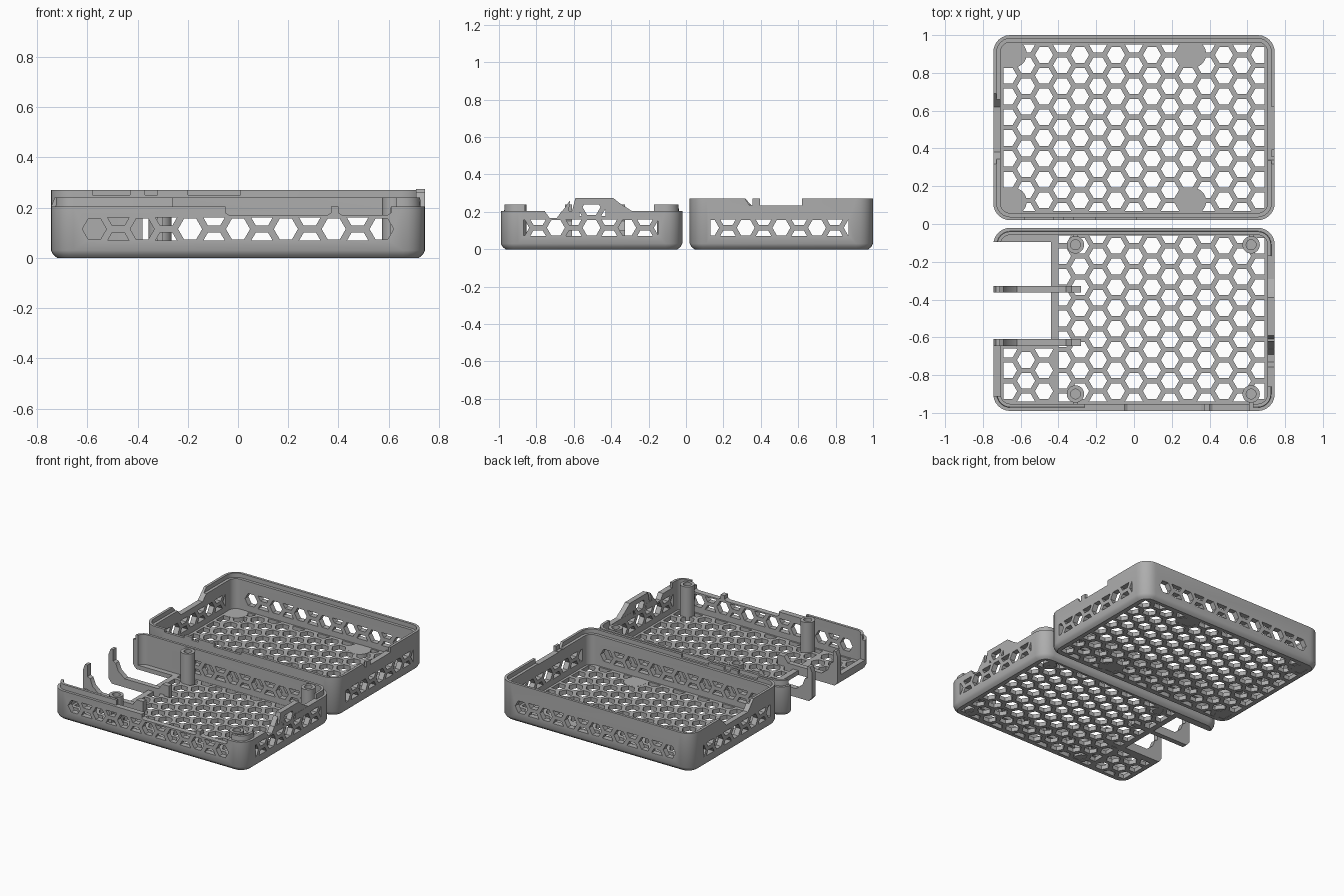
import bpy, bmesh, math

cube = bpy.data.objects.get("Cube")
if cube:
    bpy.data.objects.remove(cube, do_unlink=True)

grey = bpy.data.materials.new("plain_grey")
grey.use_nodes = True
GREY = (0.42, 0.42, 0.42, 1)
grey.diffuse_color = GREY
grey.node_tree.nodes["Principled BSDF"].inputs["Base Color"].default_value = GREY

HEX_R, PITCH = 0.048, 0.11
COLUMN = PITCH * math.sqrt(3) / 2
HALF_X = 0.745
FLOOR = 0.03


def finish(name, bm):
    bmesh.ops.recalc_face_normals(bm, faces=bm.faces)
    mesh = bpy.data.meshes.new(name)
    bm.to_mesh(mesh)
    bm.free()
    mesh.materials.append(grey)
    obj = bpy.data.objects.new(name, mesh)
    bpy.context.scene.collection.objects.link(obj)
    return obj


def prisms(name, polys, axis, lo, hi):
    """Extrude flat outlines along one axis, all in one object."""
    place = {"x": lambda u, v, w: (w, u, v),
             "y": lambda u, v, w: (u, w, v),
             "z": lambda u, v, w: (u, v, w)}[axis]
    bm = bmesh.new()
    for poly in polys:
        low = [bm.verts.new(place(u, v, lo)) for u, v in poly]
        high = [bm.verts.new(place(u, v, hi)) for u, v in poly]
        bm.faces.new(low)
        bm.faces.new(high[::-1])
        for i in range(len(poly)):
            j = (i + 1) % len(poly)
            bm.faces.new((low[i], low[j], high[j], high[i]))
    return finish(name, bm)


def rect(u0, u1, v0, v1):
    return [(u0, v0), (u1, v0), (u1, v1), (u0, v1)]


def loft(name, rings):
    """Bridge closed rings of equal length and cap both ends."""
    bm = bmesh.new()
    loops = [[bm.verts.new(p) for p in ring] for ring in rings]
    for a, b in zip(loops, loops[1:]):
        for i in range(len(a)):
            j = (i + 1) % len(a)
            bm.faces.new((a[i], a[j], b[j], b[i]))
    bm.faces.new(loops[0])
    bm.faces.new(loops[-1])
    return finish(name, bm)


def tray(name, y0, y1, sections):
    """Rounded tray swept through (height, inset) sections."""
    rings = []
    cy, hy = (y0 + y1) / 2, (y1 - y0) / 2
    for z, inset in sections:
        r = 0.09 - inset
        ring = []
        for k in range(4):
            sx, sy = (1, -1, -1, 1)[k], (1, 1, -1, -1)[k]
            for s in range(7):
                a = math.radians(90 * k + 15 * s)
                ring.append((sx * (HALF_X - 0.09) + r * math.cos(a),
                             cy + sy * (hy - 0.09) + r * math.sin(a), z))
        rings.append(ring)
    return loft(name, rings)


def clip(poly, index, limit, sign):
    out = []
    for p, q in zip(poly, poly[1:] + poly[:1]):
        dp, dq = sign * (p[index] - limit), sign * (q[index] - limit)
        if dp >= 0:
            out.append(p)
        if dp * dq < 0:
            t = dp / (dp - dq)
            out.append(tuple(a + t * (b - a) for a, b in zip(p, q)))
    return out


def honeycomb(u0, u1, v0, v1, cu, cv):
    """Hexagons of a honeycomb trimmed to a rectangle."""
    polys = []
    for i in range(-20, 21):
        for j in range(-12, 13):
            u, v = cu + i * COLUMN, cv + (j + (i % 2) / 2) * PITCH
            poly = [(u + HEX_R * math.cos(k * math.pi / 3),
                     v + HEX_R * math.sin(k * math.pi / 3)) for k in range(6)]
            for index, limit, sign in ((0, u0, 1), (0, u1, -1), (1, v0, 1), (1, v1, -1)):
                poly = clip(poly, index, limit, sign)
            if len(poly) > 2:
                us, vs = zip(*poly)
                if min(max(us) - min(us), max(vs) - min(vs)) > 0.012:
                    polys.append(poly)
    return polys


def cut(obj, polys, axis, lo, hi):
    cutter = prisms("cutter", polys, axis, lo, hi)
    mod = obj.modifiers.new("cut", "BOOLEAN")
    mod.operation, mod.solver, mod.object = "DIFFERENCE", "EXACT", cutter
    deps = bpy.context.evaluated_depsgraph_get()
    obj.data = bpy.data.meshes.new_from_object(obj.evaluated_get(deps))
    obj.modifiers.clear()
    bpy.data.objects.remove(cutter, do_unlink=True)


def circle(x, y, r, n=32):
    return [(x + r * math.cos(2 * math.pi * i / n), y + r * math.sin(2 * math.pi * i / n))
            for i in range(n)]


# Rear tray: shell with a stepped rim
lid = tray("rear_tray", 0.02, 1.0, [(0, 0.025), (0.012, 0.01), (0.03, 0), (0.27, 0),
                                    (0.27, 0.018), (0.24, 0.018), (0.24, 0.038), (FLOOR, 0.038)])
cut(lid, honeycomb(-0.69, 0.69, 0.07, 0.95, 0, 0.51), "z", -0.1, 0.05)
cut(lid, honeycomb(-0.62, 0.62, 0.07, 0.16, 0, 0.115), "y", -0.1, 1.1)
cut(lid, honeycomb(0.13, 0.87, 0.07, 0.16, 0.51, 0.115), "x", -1, 1)
# Rim notches of the rear tray
cut(lid, [rect(-0.58, -0.43, 0.25, 0.4), rect(-0.37, -0.32, 0.25, 0.4),
          rect(-0.2, 0.01, 0.25, 0.4)], "y", -0.1, 0.08)
cut(lid, [[(0.31, 0.28), (0.34, 0.235), (0.355, 0.235), (0.355, 0.28)],
          rect(0.395, 0.62, 0.235, 0.3)], "x", 0.68, 1)
cut(lid, [[(0.31, 0.28), (0.38, 0.2), (0.62, 0.2), (0.70, 0.28)]], "x", -1, -0.68)
# Floor pads of the rear tray
for n, (x, y) in enumerate([(-0.64, 0.9), (0.31, 0.9), (-0.64, 0.12), (0.31, 0.12)]):
    prisms(f"floor_pad_{n + 1}", [circle(x, y, 0.072)], "z", 0.002, FLOOR + 0.001)

# Front tray: shell with a raised inner lip
base = tray("front_tray", -0.99, -0.02, [(0, 0.025), (0.012, 0.01), (0.03, 0), (0.205, 0),
                                         (0.205, 0.018), (0.24, 0.02), (0.24, 0.038), (FLOOR, 0.038)])
cut(base, honeycomb(-0.4, 0.69, -0.94, -0.06, 0, -0.5), "z", -0.1, 0.05)
cut(base, honeycomb(-0.69, -0.42, -0.94, -0.66, 0, -0.5), "z", -0.1, 0.05)
cut(base, honeycomb(-0.62, 0.62, 0.07, 0.16, 0, 0.115), "y", -1.1, -0.9)
cut(base, honeycomb(-0.38, 0.62, 0.07, 0.16, 0, 0.115), "y", -0.1, 0.01)
cut(base, honeycomb(-0.87, -0.15, 0.07, 0.16, -0.505, 0.115), "x", 0.6, 1)
# Port bay, low end wall, lip gaps and front dips
cut(base, [rect(-0.9, -0.44, -0.615, -0.095)], "z", -0.1, 0.4)
cut(base, [rect(-0.91, -0.55, 0.07, 0.4)], "x", -1, -0.69)
cut(base, [rect(-0.86, -0.17, 0.205, 0.4)], "x", 0.68, 1)
cut(base, [rect(-0.26, 0.63, 0.205, 0.4)], "y", -1.1, -0.93)
cut(base, [[(a, 0.21), (a, 0.18), (a + 0.015, 0.17), (b - 0.015, 0.17), (b, 0.18), (b, 0.21)]
           for a, b in ((-0.05, 0.37), (0.4, 0.61))], "y", -1.1, -0.93)
cut(base, [[(-0.76, 0.21), (-0.73, 0.168), (-0.69, 0.168), (-0.66, 0.21)]], "x", 0.68, 1)

# Raised crest on the end wall, with its slanted slit
crest = prisms("end_wall_crest", [[(-0.67, 0.19), (-0.66, 0.205), (-0.61, 0.275), (-0.39, 0.275),
                                   (-0.36, 0.25), (-0.29, 0.205), (-0.29, 0.19)]], "x", 0.708, 0.744)
cut(crest, [[(-0.615, 0.3), (-0.63, 0.18), (-0.615, 0.18), (-0.585, 0.3)]], "x", 0.6, 0.9)
for part in (base, crest):
    cut(part, honeycomb(-0.57, -0.43, 0.178, 0.24, -0.505, 0.225), "x", 0.6, 0.9)

# Screw posts with webs to the wall
for n, (x, y, wall) in enumerate([(-0.31, -0.11, -0.04), (0.62, -0.11, -0.04),
                                  (-0.31, -0.9, -0.97), (0.62, -0.9, -0.97)]):
    loft(f"screw_post_{n + 1}", [[(u, v, z) for u, v in circle(x, y, r)] for r, z in
                                 ((0.046, 0.002), (0.046, 0.24), (0.026, 0.24), (0.026, 0.06))])
    side = 0.03 if wall > y else -0.03
    prisms(f"post_web_{n + 1}", [rect(x - 0.012, x + 0.012, *sorted((y + side, wall)))],
           "z", 0.01, 0.2)

# Hooked arms reaching across the port bay
arm = [(-0.745, 0.03), (-0.72, 0), (-0.28, 0), (-0.28, 0.1), (-0.33, 0.1), (-0.36, 0.06),
       (-0.62, 0.06), (-0.67, 0.1), (-0.69, 0.15), (-0.71, 0.16), (-0.71, 0.24),
       (-0.73, 0.24), (-0.745, 0.2)]
for n, y in enumerate((-0.345, -0.628)):
    prisms(f"bay_arm_{n + 1}", [arm], "y", y - 0.018, y + 0.018)

# Crisp edges with smooth rounded corners
bpy.ops.object.select_all(action="DESELECT")
for obj in bpy.context.scene.objects:
    if obj.type == "MESH":
        obj.select_set(True)
        bpy.context.view_layer.objects.active = obj
bpy.ops.object.shade_smooth_by_angle(angle=math.radians(30))
